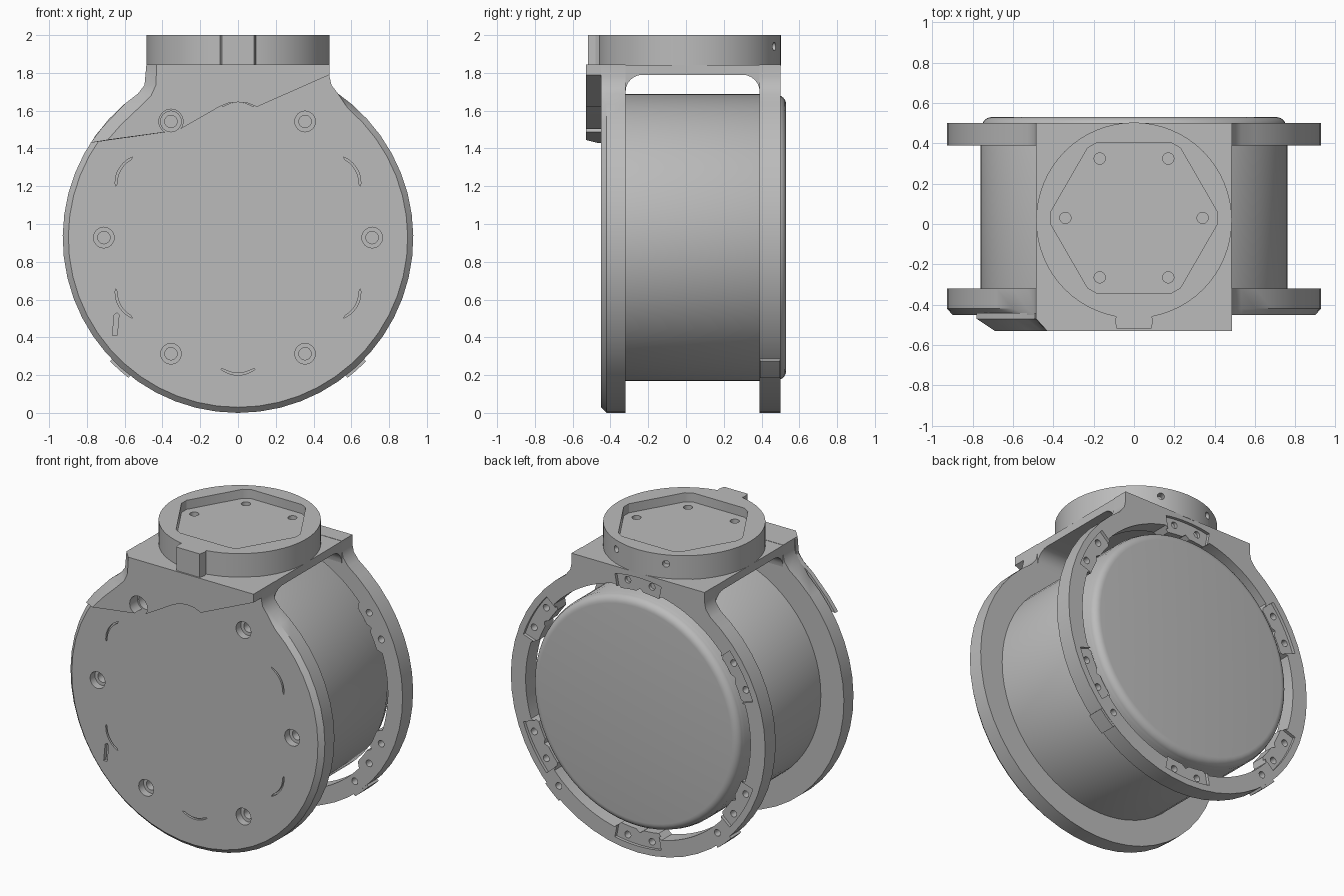
import bpy, bmesh
from math import sin, cos, pi, radians
from mathutils import Matrix, Vector

cube = bpy.data.objects.get("Cube")
if cube:
    bpy.data.objects.remove(cube)

grey = bpy.data.materials.new("plain grey")
grey.use_nodes = True
grey.diffuse_color = (0.5, 0.5, 0.5, 1)
grey.node_tree.nodes["Principled BSDF"].inputs["Base Color"].default_value = (0.5, 0.5, 0.5, 1)

CZ = R = 0.928           # axis height and flange radius
DRUM = 0.76              # drum radius
TC = (0, 0.018)          # turntable centre


def loft(name, sections, axis="Y"):
    """Skin equal-length 2D loops placed at heights along an axis, capped at both ends."""
    bm = bmesh.new()
    rows = []
    for pts, h in sections:
        rows.append([bm.verts.new((a, h, b) if axis == "Y" else (a, b, h)) for a, b in pts])
    n = len(rows[0])
    for lo, hi in zip(rows, rows[1:]):
        for i in range(n):
            j = (i + 1) % n
            bm.faces.new((lo[i], lo[j], hi[j], hi[i]))
    bm.faces.new(rows[0])
    bm.faces.new(rows[-1])
    bmesh.ops.recalc_face_normals(bm, faces=bm.faces)
    mesh = bpy.data.meshes.new(name)
    bm.to_mesh(mesh)
    bm.free()
    mesh.materials.append(grey)
    obj = bpy.data.objects.new(name, mesh)
    bpy.context.collection.objects.link(obj)
    return obj


def prism(name, pts, h0, h1, axis="Y"):
    return loft(name, [(pts, h0), (pts, h1)], axis)


def circle(r, c=(0, CZ), n=64):
    return [(c[0] + r * cos(2 * pi * i / n), c[1] + r * sin(2 * pi * i / n)) for i in range(n)]


def polar(r, deg):
    return (r * cos(radians(deg)), CZ + r * sin(radians(deg)))


def cut(obj, cutter):
    """Subtract the cutter from obj and discard it."""
    cutter.hide_render = True
    mod = obj.modifiers.new("cut", "BOOLEAN")
    mod.operation = "DIFFERENCE"
    mod.solver = "EXACT"
    mod.object = cutter
    with bpy.context.temp_override(object=obj, active_object=obj, selected_objects=[obj]):
        bpy.ops.object.modifier_apply(modifier=mod.name)
    bpy.data.objects.remove(cutter)


def drill(obj, c, r, h0, h1, axis="Y"):
    cut(obj, prism("drill", circle(r, c, 16), h0, h1, axis))


# Shared flange outline: a disc that necks up to the saddle
neck = [(0.485, 1.845), (0.485, 1.78), (0.495, 1.735), (0.53, 1.69)]
arc = [polar(R, 49.6 - i * 279.2 / 40) for i in range(41)]
mirror_neck = [(-x, z) for x, z in reversed(neck)]
outline = neck + arc + mirror_neck
arc_small = [(x * 0.968, CZ + (z - CZ) * 0.968) for x, z in arc]
outline_small = neck + arc_small + mirror_neck

# Front flange with chamfered rim
front = loft("front_flange", [(outline, -0.32), (outline, -0.42), (outline_small, -0.45)])

# Raised cover on the upper front, bevelled along its left side
lower = [(0.485, 1.845), (0.485, 1.79), (0.1, 1.62), (0.05, 1.64), (0, 1.645),
         (-0.05, 1.64), (-0.1, 1.62), (-0.3, 1.505), (-0.36, 1.49)]
side = [(-0.78, 1.43), (-0.72, 1.51), (-0.6, 1.636), (-0.53, 1.69),
        (-0.495, 1.735), (-0.485, 1.845)]
side_in = [(-0.69, 1.445), (-0.62, 1.525), (-0.52, 1.62), (-0.46, 1.68),
           (-0.435, 1.735), (-0.43, 1.845)]
cover = loft("front_cover", [(lower + side, -0.44), (lower + side, -0.47),
                             (lower + side_in, -0.53)])
drill(cover, polar(0.71, 120), 0.065, -0.6, -0.4)

# Counterbored screw holes in the front flange
for k in range(6):
    c = polar(0.71, 60 * k)
    drill(front, c, 0.055, -0.6, -0.4)
    drill(front, c, 0.033, -0.5, -0.35)

# Shallow crescent marks between the screws
for k in range(6):
    mid = 30 + 60 * k
    c = Vector(polar(0.58, mid))
    spans = [radians(mid - 38 + 76 * i / 10) for i in range(11)]
    outer = [(c.x + 0.148 * cos(a), c.y + 0.148 * sin(a)) for a in spans]
    chord = Vector(polar(0.565, mid))
    inner = [(x * 0.985 if 0 < i < 10 else x, CZ + (z - CZ) * (0.985 if 0 < i < 10 else 1))
             for i, (x, z) in enumerate(outer)]
    cut(front, prism("crescent", outer + inner[-2:0:-1], -0.5, -0.435))

# Small slot near the lower edge
slot = [(-0.665, 0.41), (-0.64, 0.41), (-0.63, 0.52), (-0.64, 0.53), (-0.655, 0.52)]
cut(front, prism("slot", slot, -0.5, -0.425))

# Rear ring, opened out with six inward pads
def inner_radius(deg):
    d = abs(deg % 60 - 30)
    return 0.82 if d > 11 else (0.805 if d < 2 else 0.785)


opening = [polar(inner_radius(a), a) for a in range(0, 360, 2)]
ring = prism("rear_ring", outline, 0.39, 0.50)
cut(ring, prism("opening", opening, 0.3, 0.6))
for k in range(6):
    mid = 30 + 60 * k
    steps = [mid - 11 + 2.2 * i for i in range(11)]
    pocket = [polar(0.885, a) for a in steps] + [polar(0.77, a) for a in reversed(steps)]
    cut(ring, prism("pocket", pocket, 0.48, 0.6))
    for off in (-6, 6):
        drill(ring, polar(0.845, mid + off), 0.022, 0.3, 0.6)

# Stop lugs on the lower rim of the ring, each with a hole
for name, mid in (("left_lug", -48), ("right_lug", -132)):
    steps = [mid - 4, mid, mid + 4]
    lug = [polar(R + 0.014, a) for a in steps] + [polar(R - 0.03, a) for a in reversed(steps)]
    prism(name, lug, 0.392, 0.498)
    drill(ring, polar(0.865, mid), 0.022, 0.3, 0.6)

# Saddle joining both flanges, with rounded inner corners
def fillet(cy, sign):
    return [(cy + sign * 0.09 * cos(t * pi / 12), 1.70 + 0.09 * sin(t * pi / 12)) for t in range(7)]


profile = [(-0.44, 1.843), (-0.44, 1.70)] + fillet(-0.23, -1) + fillet(0.30, 1)[::-1]
profile += [(0.46, 1.70), (0.46, 1.843)]
saddle = prism("saddle", profile, -0.484, 0.484, "Z")
saddle.data.transform(Matrix(((0, 0, 1, 0), (1, 0, 0, 0), (0, 1, 0, 0), (0, 0, 0, 1))))
cut(saddle, prism("opening", opening, 0.2, 0.6))

# Drum with a rounded rear edge
sections = [(circle(DRUM), -0.33), (circle(DRUM), 0.47)]
for i in range(7):
    a = i * pi / 12
    sections.append((circle(DRUM - 0.055 + 0.05 * cos(a)), 0.48 + 0.05 * sin(a)))
loft("drum", sections)

# Turntable with hexagonal recess, floor holes, rim holes and key tab
table = prism("turntable", circle(0.485, TC), 1.84, 2.0, "Z")
corners = [Vector((0.43 * cos(k * pi / 3), 0.03 + 0.43 * sin(k * pi / 3))) for k in range(6)]
hexagon = []
for k, p in enumerate(corners):
    hexagon += [p.lerp(corners[k - 1], 0.07), p.lerp(corners[(k + 1) % 6], 0.07)]
cut(table, prism("hexagon", [tuple(p) for p in hexagon], 1.94, 2.1, "Z"))
for k in range(6):
    hole = (0.34 * cos(k * pi / 3), 0.03 + 0.34 * sin(k * pi / 3))
    drill(table, hole, 0.028, 1.89, 2.1, "Z")
for deg in (-22, 22):
    pin = prism("pin", circle(0.022, (0, 1.94), 16), 0.44, 0.6)
    pin.data.transform(Matrix.Translation((*TC, 0)) @ Matrix.Rotation(radians(deg), 4, "Z"))
    cut(table, pin)
tab = [(-0.08, -0.43), (-0.095, -0.48), (-0.085, -0.52),
       (0.085, -0.52), (0.095, -0.48), (0.08, -0.43)]
prism("key_tab", tab, 1.84, 2.0, "Z")

# Smooth shading with sharp edges kept
for obj in bpy.context.collection.objects:
    if obj.type == "MESH" and obj.data.materials and obj.data.materials[0] == grey:
        bpy.ops.object.select_all(action="DESELECT")
        obj.select_set(True)
        bpy.context.view_layer.objects.active = obj
        bpy.ops.object.shade_smooth_by_angle(angle=radians(30))
